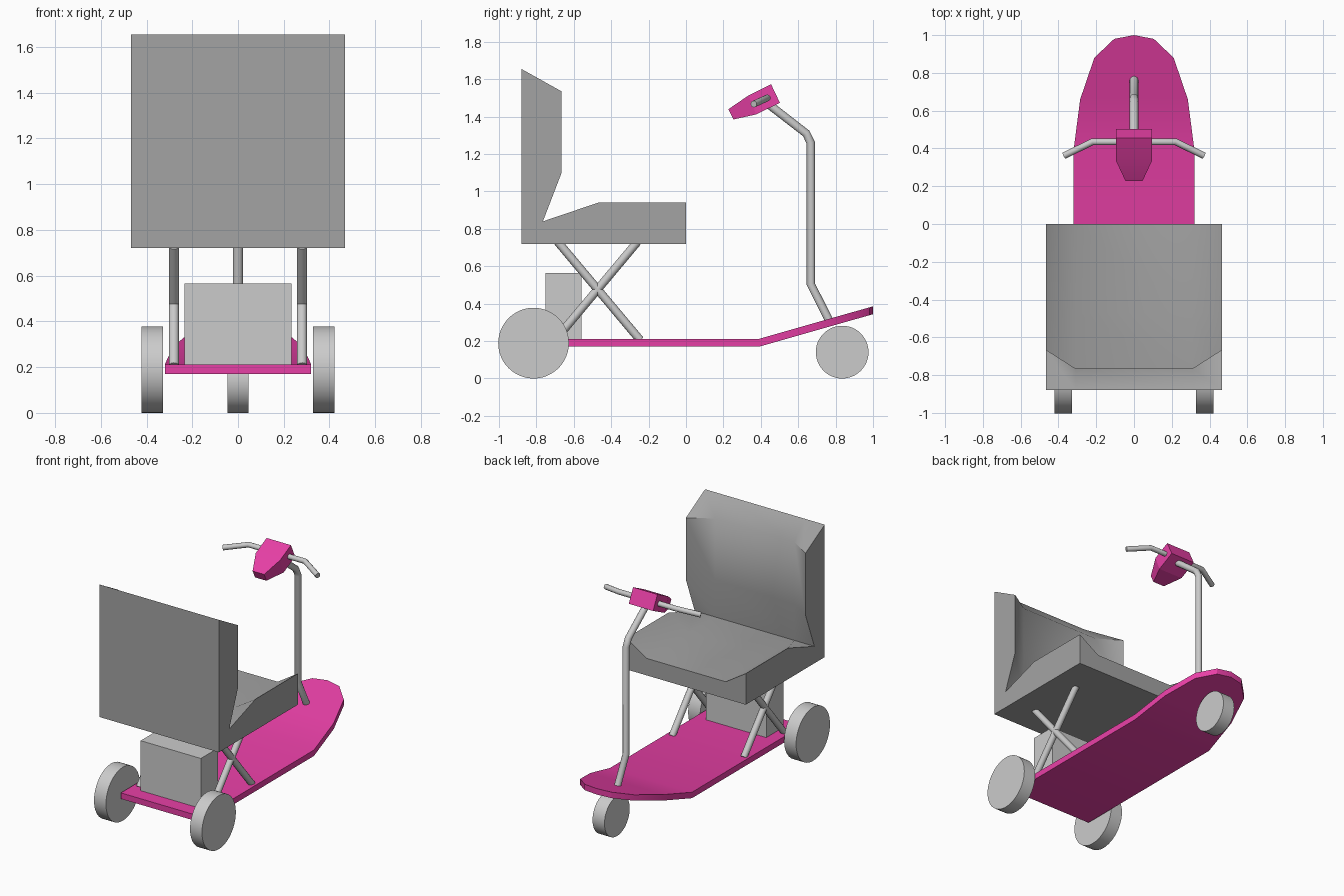
import bpy, bmesh, math

if "Cube" in bpy.data.objects:
    bpy.data.objects.remove(bpy.data.objects["Cube"])


def paint(name, rgb):
    m = bpy.data.materials.new(name)
    m.diffuse_color = (*rgb, 1)
    m.use_nodes = True
    m.node_tree.nodes["Principled BSDF"].inputs["Base Color"].default_value = m.diffuse_color
    return m


magenta = paint("magenta", (0.8, 0.05, 0.38))
dark_grey = paint("dark_grey", (0.37, 0.37, 0.37))


def smooth(ob, angle):
    bpy.ops.object.select_all(action='DESELECT')
    ob.select_set(True)
    bpy.context.view_layer.objects.active = ob
    bpy.ops.object.shade_smooth_by_angle(angle=math.radians(angle))


def loft(name, rings, mat=None, angle=30):
    """Skin a row of matching vertex rings and cap both ends."""
    bm = bmesh.new()
    vs = [[bm.verts.new(p) for p in r] for r in rings]
    n = len(rings[0])
    for a, b in zip(vs, vs[1:]):
        for i in range(n):
            j = (i + 1) % n
            bm.faces.new((a[i], a[j], b[j], b[i]))
    bm.faces.new(vs[0][::-1])
    bm.faces.new(vs[-1])
    bmesh.ops.remove_doubles(bm, verts=bm.verts, dist=0.0005)
    bmesh.ops.recalc_face_normals(bm, faces=bm.faces)
    me = bpy.data.meshes.new(name)
    bm.to_mesh(me)
    bm.free()
    ob = bpy.data.objects.new(name, me)
    bpy.context.collection.objects.link(ob)
    if mat:
        me.materials.append(mat)
    smooth(ob, angle)
    return ob


def tube(name, pts, r):
    cu = bpy.data.curves.new(name, 'CURVE')
    cu.dimensions = '3D'
    cu.bevel_depth = r
    cu.bevel_resolution = 4
    cu.use_fill_caps = True
    sp = cu.splines.new('POLY')
    sp.points.add(len(pts) - 1)
    for p, co in zip(sp.points, pts):
        p.co = (*co, 1)
    ob = bpy.data.objects.new(name, cu)
    bpy.context.collection.objects.link(ob)
    bpy.ops.object.select_all(action='DESELECT')
    ob.select_set(True)
    bpy.context.view_layer.objects.active = ob
    bpy.ops.object.convert(target='MESH')
    ob = bpy.context.object
    ob.name = name
    smooth(ob, 45)


def wheel(name, x, y, r, width):
    bpy.ops.mesh.primitive_cylinder_add(vertices=48, radius=r, depth=width,
                                        location=(x, y, r), rotation=(0, math.pi / 2, 0))
    bpy.context.object.name = name
    smooth(bpy.context.object, 30)


# deck: flat floor, then a rising rounded nose
rows = [(-0.85, 0.32), (0.39, 0.32), (0.66, 0.285), (0.88, 0.21), (0.98, 0.105), (1.0, 0.0)]
rings = []
for y, w in rows:
    z = 0.17 + max(0, y - 0.39) * 0.285
    rings.append([(-w, y, z), (w, y, z), (w, y, z + 0.042), (-w, y, z + 0.042)])
loft("deck", rings, magenta)

# seat: raised side wings around a scooped centre
base = [(-0.88, 0.72), (0, 0.72)]
wing = base + [(0, 0.94), (-0.47, 0.94), (-0.765, 0.84), (-0.665, 1.10), (-0.665, 1.535), (-0.88, 1.655)]
scoop = base + [(0, 0.84), (-0.47, 0.84), (-0.765, 0.84), (-0.765, 1.10), (-0.765, 1.535), (-0.88, 1.655)]
loft("seat", [[(x, y, z) for y, z in prof] for x, prof in
              ((-0.467, wing), (-0.31, scoop), (0.31, scoop), (0.467, wing))], dark_grey, 50)

# crossed seat supports
for side, x in (("left", -0.28), ("right", 0.28)):
    tube(side + "_support_a", [(x, -0.685, 0.73), (x, -0.245, 0.205)], 0.0225)
    tube(side + "_support_b", [(x, -0.26, 0.73), (x, -0.70, 0.205)], 0.0225)

# battery box
bpy.ops.mesh.primitive_cube_add(size=1, location=(0, -0.655, 0.385))
box = bpy.context.object
box.name = "battery_box"
box.scale = (0.47, 0.19, 0.36)

# wheels
wheel("left_rear_wheel", -0.375, -0.815, 0.189, 0.093)
wheel("right_rear_wheel", 0.375, -0.815, 0.189, 0.093)
wheel("nose_wheel", 0, 0.835, 0.141, 0.093)

# steering column and handlebar
tube("steering_column", [(0, 0.775, 0.29), (0, 0.667, 0.505), (0, 0.667, 1.26),
                         (0, 0.643, 1.31), (0, 0.43, 1.475)], 0.0225)
tube("handlebar", [(-0.37, 0.362, 1.467), (-0.22, 0.435, 1.5),
                   (0.22, 0.435, 1.5), (0.37, 0.362, 1.467)], 0.018)

# control head, tapering towards the rider
head = [((0.254, 1.385), (0.227, 1.44), 0.045),
        ((0.375, 1.412), (0.334, 1.513), 0.095),
        ((0.502, 1.474), (0.455, 1.573), 0.095)]
loft("control_head", [[(-w, *lo), (w, *lo), (w, *hi), (-w, *hi)] for lo, hi, w in head], magenta, 10)
